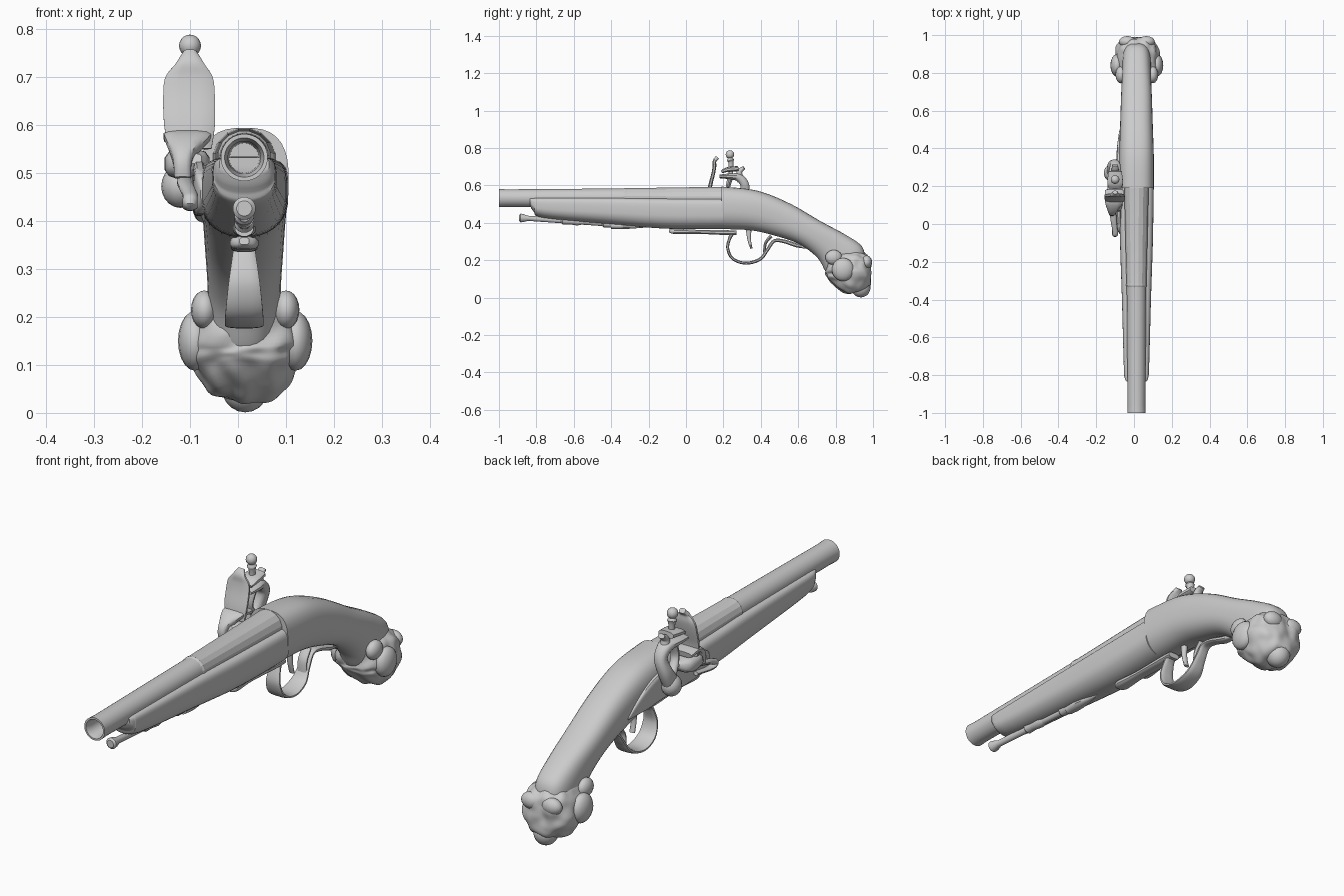
import bpy, bmesh, math
from mathutils import Vector, noise

CX = 0.013     # centre plane of stock and barrel
LX = -0.1      # centre plane of the lock parts


def finish(name, bm, angle=35):
    bmesh.ops.recalc_face_normals(bm, faces=bm.faces)
    me = bpy.data.meshes.new(name)
    bm.to_mesh(me)
    bm.free()
    ob = bpy.data.objects.new(name, me)
    bpy.context.collection.objects.link(ob)
    bpy.ops.object.select_all(action='DESELECT')
    ob.select_set(True)
    bpy.context.view_layer.objects.active = ob
    bpy.ops.object.shade_smooth_by_angle(angle=math.radians(angle))
    return ob


def smooth(pts, steps):
    """Catmull-Rom through tuples of numbers."""
    out = []
    for i in range(len(pts) - 1):
        a, b, c, d = (pts[max(i - 1, 0)], pts[i], pts[i + 1], pts[min(i + 2, len(pts) - 1)])
        for s in range(steps):
            t = s / steps
            out.append(tuple(0.5 * (2 * q + (r - p) * t + (2 * p - 5 * q + 4 * r - w) * t * t
                                    + (3 * q - p - 3 * r + w) * t ** 3)
                             for p, q, r, w in zip(a, b, c, d)))
    return out + [tuple(pts[-1])]


def loft(name, secs, sides=24, top=2, bottom=2, angle=35):
    """Sections: x, top y, top z, bottom y, bottom z, half width."""
    bm = bmesh.new()
    rings = []
    for x, ty, tz, by, bz, hw in secs:
        ring = []
        for k in range(sides):
            a = 2 * math.pi * (k + 0.5) / sides
            c, s = math.cos(a), math.sin(a)
            e = 2 / (top if s > 0 else bottom)
            px = math.copysign(abs(c) ** e, c) * hw
            f = 0.5 + 0.5 * math.copysign(abs(s) ** e, s)
            ring.append(bm.verts.new((x + px, by + (ty - by) * f, bz + (tz - bz) * f)))
        rings.append(ring)
    for r, q in zip(rings, rings[1:]):
        for k in range(sides):
            j = (k + 1) % sides
            bm.faces.new((r[k], r[j], q[j], q[k]))
    bm.faces.new(rings[0])
    bm.faces.new(rings[-1])
    return finish(name, bm, angle)


def sweep(name, path, steps=5, sides=12, power=2, x=None, angle=40):
    """Path points: x, y, z, half width in x, half thickness across the path."""
    p = smooth(path, steps) if steps > 1 else path
    secs = []
    for i, (x, y, z, w, t) in enumerate(p):
        a, b = p[max(i - 1, 0)], p[min(i + 1, len(p) - 1)]
        d = Vector((b[1] - a[1], b[2] - a[2]))
        d = d.normalized() if d.length > 1e-6 else Vector((1, 0))
        secs.append((x, y - d.y * t, z + d.x * t, y + d.y * t, z - d.x * t, w))
    return loft(name, secs, sides, power, power, angle)


def ball(name, loc, r):
    bm = bmesh.new()
    bmesh.ops.create_uvsphere(bm, u_segments=16, v_segments=10, radius=1)
    for v in bm.verts:
        v.co = Vector(loc) + Vector((v.co.x * r[0], v.co.y * r[1], v.co.z * r[2]))
    return finish(name, bm, 60)


def lathe_y(name, pts, x=CX, sides=24, angle=30):
    """Points: y, z centre, radius."""
    return loft(name, [(x, y, z + r, y, z - r, r) for y, z, r in pts], sides, 2, 2, angle)


# barrel with hollow muzzle and thicker breech
lathe_y("barrel", [(-0.7, .532, .03), (-0.97, .532, .034), (-1, .532, .041), (-1, .532, .049),
                   (-0.96, .532, .047), (-0.33, .532, .052)], sides=32)
lathe_y("breech", [(-0.34, .532, .05), (-0.325, .532, .056), (-0.31, .532, .054),
                   (0.195, .528, .066)], sides=16, angle=20)

# fore-end with flat top
fore = [(CX, -.835, .532, -.835, .495, .052), (CX, -.815, .533, -.815, .46, .062),
        (CX, -.76, .534, -.76, .426, .067), (CX, -.4, .534, -.4, .392, .077),
        (CX, -.1, .531, -.1, .368, .087), (CX, .2, .53, .2, .366, .092)]
loft("fore_stock", smooth(fore, 5), 32, 5, 2.2)

# wrist and grip
grip = [(CX, .19, .594, .19, .366, .093), (CX, .38, .572, .34, .36, .092),
        (CX, .556, .503, .46, .335, .087), (CX, .717, .41, .60, .288, .082),
        (CX, .85, .338, .70, .215, .077), (CX, .94, .275, .745, .14, .076),
        (CX, .96, .2, .78, .09, .07)]
loft("grip", smooth(grip, 6), 32, 2.8, 2.3)

# sculpted butt cap
bm = bmesh.new()
bmesh.ops.create_icosphere(bm, subdivisions=5, radius=1)
for v in bm.verts:
    d = v.co.copy()
    d /= sum(abs(c) ** 2.7 for c in d) ** (1 / 2.7)
    d *= 0.97 + 0.09 * noise.noise(d * 2.6 + Vector((3, 1, 7)))
    y, z = d.y * .127, d.z * .122
    if z < 0:
        z += 0.4 * max(0, -y) * min(1, -z / .08)
    v.co = Vector((.015 + d.x * (.122 - .02 * abs(d.z)), .868 + y, .14 + z))
finish("butt_cap", bm, 60)
for s in (-1, 1):
    ball("cap_cheek", (.015 + s * .105, .84, .15), (.035, .06, .062))
    ball("cap_ear", (.015 + s * .085, .79, .215), (.028, .045, .04))
    ball("cap_brow", (.015 + s * .05, .965, .19), (.045, .03, .035))
ball("cap_nose", (.015, .935, .055), (.05, .052, .054))

# ramrod and its pipes
lathe_y("ramrod", [(-.892, .426, .016), (-.885, .426, .024), (-.87, .425, .022), (-.845, .424, .014),
                   (-.3, .386, .014)], sides=16)
for y, z in ((-.62, .409), (-.4, .393)):
    lathe_y("ramrod_pipe", [(y - .05, z + .003, .012), (y - .04, z + .003, .021), (y, z, .018),
                            (y + .04, z - .003, .021), (y + .07, z - .005, .012)], sides=16)
sweep("tail_pipe", [(CX, -.4, .385, .02, .018), (CX, -.33, .382, .024, .016), (CX, -.22, .378, .004, .004)])

# trigger guard, its front tang and rear finial
sweep("guard_tang", [(CX, -.09, .358, .01, .008), (CX, -.06, .354, .03, .014), (CX, .05, .352, .024, .011),
                     (CX, .2, .348, .028, .013), (CX, .27, .347, .028, .012)], power=3)
sweep("trigger_guard", [(CX, .25, .345, .022, .012), (CX, .235, .32, .026, .009), (CX, .223, .265, .034, .008),
                        (CX, .25, .208, .04, .008), (CX, .32, .184, .041, .008), (CX, .395, .205, .036, .009),
                        (CX, .435, .255, .026, .009), (CX, .47, .302, .022, .009),
                        (CX, .52, .302, .022, .010), (CX, .59, .28, .022, .011),
                        (CX, .655, .268, .012, .008)], steps=6, power=3)
sweep("guard_fork", [(CX, .42, .24, .022, .008), (CX, .425, .29, .022, .008), (CX, .455, .33, .02, .01)])
sweep("trigger", [(CX, .335, .37, .012, .016), (CX, .338, .31, .012, .01), (CX, .35, .262, .013, .006)])

# lock plate following the stock to a pointed tail
sweep("lock_plate", [(-.072, -.05, .455, .006, .012), (-.078, -.01, .46, .013, .045), (-.082, .12, .47, .013, .06),
                     (-.083, .28, .47, .013, .06), (-.078, .4, .44, .012, .042),
                     (-.072, .5, .4, .005, .004)], power=4, sides=16)

# priming pan and frizzen with hinge and spring
sweep("pan", [(-.1, .07, .53, .025, .012), (-.105, .1, .52, .045, .03), (-.105, .17, .52, .045, .03),
              (-.095, .21, .53, .02, .012)], power=3)
sweep("frizzen", [(-.1, .125, .55, .046, .014), (-.101, .13, .6, .054, .011), (-.102, .145, .66, .055, .01),
                  (-.102, .152, .7, .05, .01), (-.1, .153, .73, .028, .01), (-.1, .168, .75, .014, .011)],
      power=3)
sweep("frizzen_foot", [(-.105, .18, .57, .05, .012), (-.105, .12, .575, .05, .014), (-.115, .07, .53, .022, .022),
                       (-.115, .06, .49, .018, .015)], power=3)
sweep("frizzen_spring", [(-.11, .1, .49, .015, .008), (-.11, .04, .478, .017, .01), (-.1, -.03, .455, .016, .012),
                         (-.1, -.055, .44, .016, .014), (-.1, -.02, .43, .016, .009), (-.1, .08, .445, .014, .008)])

# cock: pivot boss, curved neck, jaws, spur and clamp screw
ball("cock_pivot", (-.12, .27, .472), (.04, .045, .045))
sweep("cock_neck", [(-.12, .265, .47, .025, .04), (-.115, .305, .54, .026, .03), (LX, .315, .6, .026, .024),
                    (LX, .285, .64, .032, .022), (LX, .235, .648, .042, .016), (LX, .18, .648, .04, .01)], power=2.6)
sweep("cock_brace", [(-.115, .27, .5, .022, .02), (-.105, .225, .57, .02, .012), (LX, .235, .635, .025, .015)])
sweep("cock_spur", [(LX, .295, .62, .022, .02), (LX, .285, .67, .02, .016), (LX, .312, .695, .016, .01)])
sweep("upper_jaw", [(LX, .19, .672, .034, .008), (LX, .22, .684, .042, .013), (LX, .28, .69, .036, .014)], power=3)
sweep("jaw_screw", [(LX, .24, .64, .012, .012), (LX, .24, .72, .014, .014), (LX, .238, .735, .02, .02),
                    (LX, .236, .75, .011, .011), (LX, .235, .765, .012, .012)], steps=3)
ball("screw_knob", (LX, .235, .765), (.023, .023, .023))
